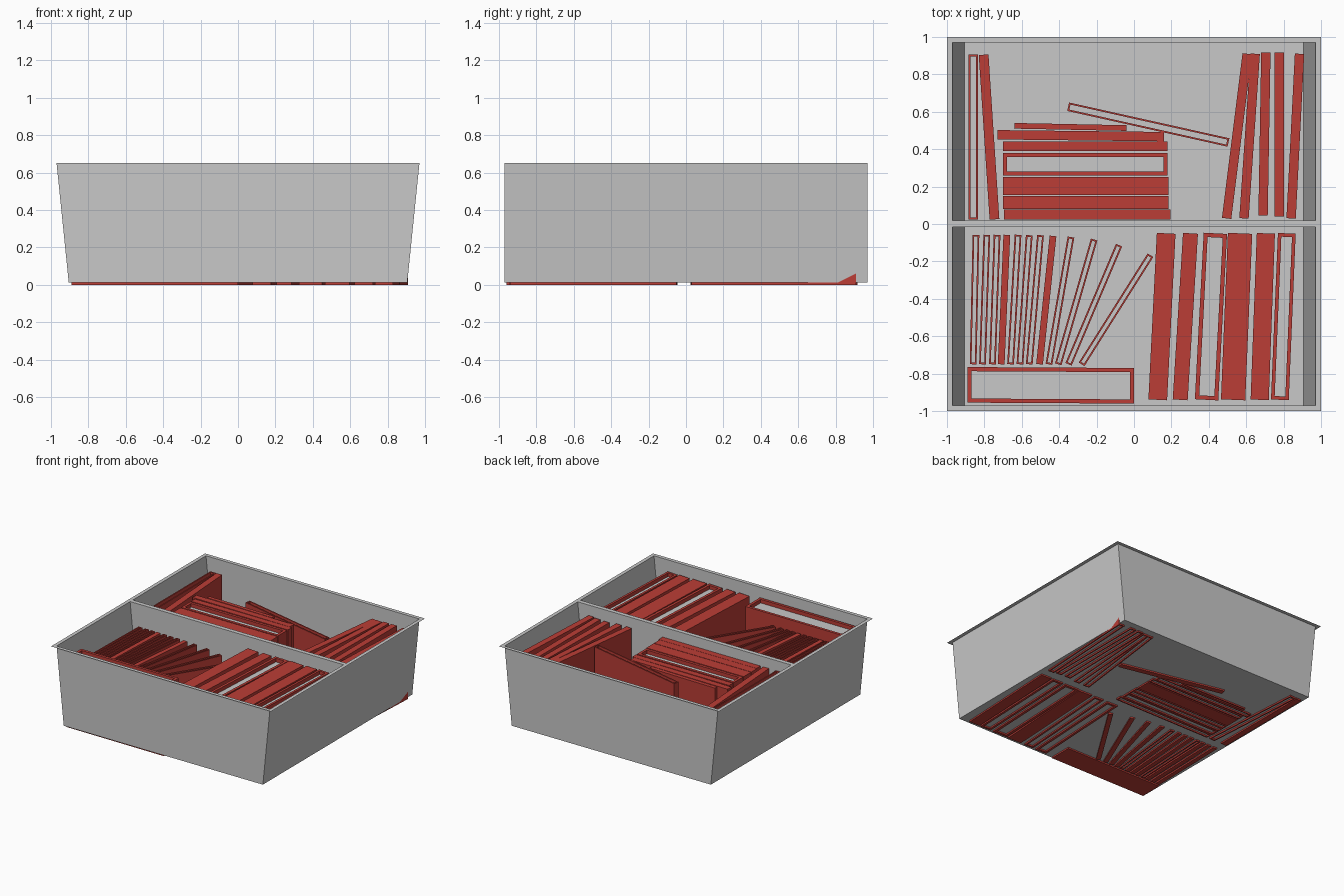
import bpy, bmesh, math
from mathutils import Matrix, Vector

if "Cube" in bpy.data.objects:
    bpy.data.objects.remove(bpy.data.objects["Cube"])


def material(name, rgb):
    m = bpy.data.materials.new(name)
    m.diffuse_color = (*rgb, 1)
    m.use_nodes = True
    m.node_tree.nodes["Principled BSDF"].inputs["Base Color"].default_value = m.diffuse_color
    return m


GREY = material("light grey", (0.58, 0.58, 0.58))
RED = material("book red", (0.50, 0.047, 0.037))


def add_object(name, bm, mats):
    me = bpy.data.meshes.new(name)
    bm.to_mesh(me)
    bm.free()
    for m in mats:
        me.materials.append(m)
    ob = bpy.data.objects.new(name, me)
    bpy.context.collection.objects.link(ob)
    return ob


def quads(name, faces):
    bm = bmesh.new()
    for f in faces:
        bm.faces.new([bm.verts.new(p) for p in f])
    bmesh.ops.remove_doubles(bm, verts=bm.verts, dist=1e-5)
    return add_object(name, bm, [GREY])


# Case: side walls slope inwards, front and back walls are upright
TOP, FLOOR = 0.65, 0.012
XT, XB, Y = 0.97, 0.905, 0.97


def cross_wall(y):
    return [(-XB, y, FLOOR), (XB, y, FLOOR), (XT, y, TOP), (-XT, y, TOP)]


def side_wall(s):
    return [(s * XB, -Y, FLOOR), (s * XB, Y, FLOOR), (s * XT, Y, TOP), (s * XT, -Y, TOP)]


def flat(x0, x1, y0, y1, z):
    return [(x0, y0, z), (x1, y0, z), (x1, y1, z), (x0, y1, z)]


quads("case_walls", [cross_wall(-Y), cross_wall(Y)[::-1], side_wall(1), side_wall(-1)[::-1]])
quads("case_floor", [flat(-XB, XB, -Y, Y, FLOOR)])
quads("case_rim", [flat(-1, 1, -1, -Y, TOP), flat(-1, 1, Y, 1, TOP),
                   flat(-1, -XT, -Y, Y, TOP), flat(XT, 1, -Y, Y, TOP)])
quads("case_divider", [cross_wall(0.02), cross_wall(-0.015)[::-1],
                       flat(-XT, XT, -0.015, 0.02, TOP)])


# Book: box along a line on the floor, page recess either upwards or downwards
def book(name, a, b, thick, pages_up=False, height=0.57):
    a, b = Vector(a), Vector(b)
    d, c = b - a, (a + b) / 2
    bm = bmesh.new()
    bmesh.ops.create_cube(bm, size=1, matrix=Matrix.Diagonal((d.length, thick, height, 1)))
    up = 1 if pages_up else -1
    face = max(bm.faces, key=lambda f: f.normal.z * up)
    rim = min(0.022, max(0.009, thick * 0.2))
    bmesh.ops.inset_individual(bm, faces=[face], thickness=rim, use_even_offset=True)
    page = bmesh.ops.extrude_discrete_faces(bm, faces=[face])["faces"][0]
    page.material_index = 1
    bmesh.ops.translate(bm, verts=page.verts, vec=(0, 0, -0.03 * up))
    ob = add_object(name, bm, [RED, GREY])
    ob.location = (c.x, c.y, height / 2)
    ob.rotation_euler.z = math.atan2(d.y, d.x)


# Upright pair, upper left
book("upper_left_book_1", (-0.86, 0.025), (-0.86, 0.905), 0.05, True)
book("upper_left_book_2", (-0.746, 0.025), (-0.804, 0.905), 0.052)

# Lying stack: x start, x end, y centre, thickness, pages up
stack = [(-0.695, 0.195, 0.051, 0.052, False), (-0.70, 0.185, 0.115, 0.072, False),
         (-0.70, 0.185, 0.180, 0.050, False), (-0.70, 0.185, 0.228, 0.046, False),
         (-0.70, 0.180, 0.320, 0.120, True), (-0.70, 0.180, 0.415, 0.050, False)]
for i, (x0, x1, y, t, up) in enumerate(stack):
    book(f"stack_book_{i + 1}", (x0, y), (x1, y), t, up)
book("stack_book_7", (-0.73, 0.477), (0.16, 0.467), 0.05)
book("stack_book_8", (-0.64, 0.525), (-0.04, 0.513), 0.03)
book("slanting_book", (-0.352, 0.627), (0.505, 0.436), 0.046, True)

# Leaning row, upper right: foot, head
row = [((0.495, 0.03), (0.605, 0.91)), ((0.588, 0.03), (0.648, 0.91)),
       ((0.69, 0.045), (0.705, 0.917)), ((0.776, 0.04), (0.776, 0.917)),
       ((0.84, 0.03), (0.885, 0.91))]
for i, (a, b) in enumerate(row):
    book(f"upper_right_book_{i + 1}", a, b, 0.05)

# Fan of thin books, lower left: foot x, head x, head y
fan = [(-0.86, -0.845, -0.058), (-0.81, -0.787, -0.058), (-0.757, -0.732, -0.058),
       (-0.71, -0.68, -0.058), (-0.66, -0.62, -0.058), (-0.61, -0.56, -0.06),
       (-0.56, -0.50, -0.06), (-0.505, -0.433, -0.064), (-0.455, -0.337, -0.07),
       (-0.405, -0.213, -0.083), (-0.35, -0.08, -0.113), (-0.28, 0.088, -0.167)]
for i, (x0, x1, y1) in enumerate(fan):
    book(f"fan_book_{i + 1}", (x0, -0.75), (x1, y1), 0.036, i not in (3, 7), 0.49)
book("wide_lying_book", (-0.89, -0.86), (0.0, -0.865), 0.19, True)

# Thick books, lower right: foot x, head x, thickness, pages up
thick_row = [(0.127, 0.172, 0.10, False), (0.247, 0.302, 0.08, False),
             (0.388, 0.435, 0.125, True), (0.53, 0.567, 0.13, False),
             (0.672, 0.705, 0.097, False), (0.78, 0.817, 0.095, True)]
for i, (x0, x1, t, up) in enumerate(thick_row):
    book(f"thick_book_{i + 1}", (x0, -0.94), (x1, -0.05), t, up)
